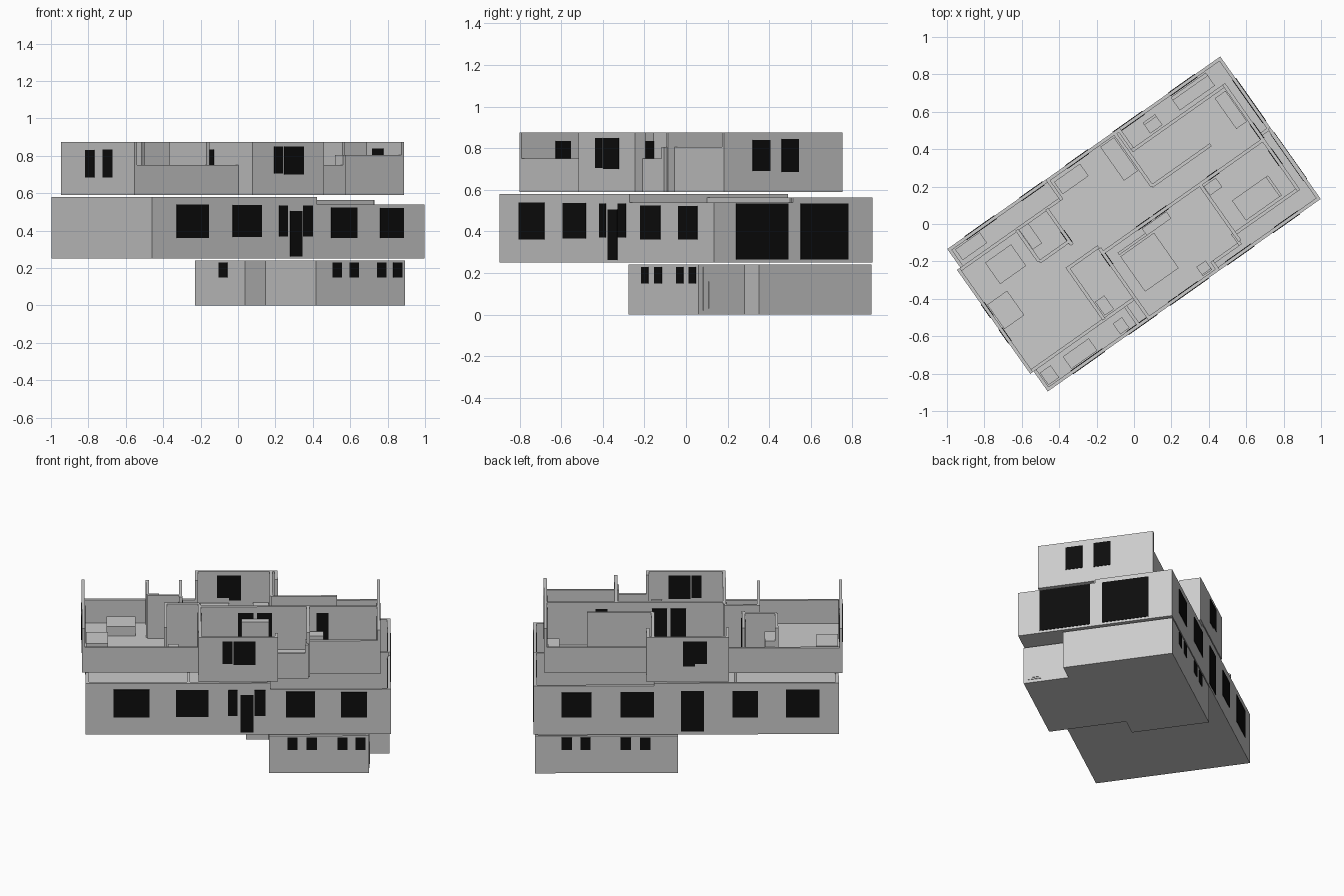
import bpy, bmesh, math
from mathutils import Matrix, Vector

if "Cube" in bpy.data.objects:
    bpy.data.objects.remove(bpy.data.objects["Cube"])

# The house is laid out in its own u/v plan, then turned about z
TURN = Matrix.Rotation(math.radians(35.2), 4, 'Z')
T = 0.018
glass = bpy.data.materials.new("dark_glass")
glass.diffuse_color = (0.004, 0.004, 0.004, 1)
glass.use_nodes = True
glass.node_tree.nodes["Principled BSDF"].inputs["Base Color"].default_value = glass.diffuse_color


def finish(name, bm, mat=None):
    bmesh.ops.recalc_face_normals(bm, faces=bm.faces)
    bm.transform(TURN)
    me = bpy.data.meshes.new(name)
    bm.to_mesh(me)
    bm.free()
    ob = bpy.data.objects.new(name, me)
    bpy.context.collection.objects.link(ob)
    if mat:
        me.materials.append(mat)
    return ob


def add_box(bm, u0, u1, v0, v1, z0, z1):
    m = Matrix.Translation(((u0 + u1) / 2, (v0 + v1) / 2, (z0 + z1) / 2))
    s = Matrix.Diagonal((abs(u1 - u0), abs(v1 - v0), abs(z1 - z0), 1))
    bmesh.ops.create_cube(bm, size=1, matrix=m @ s)


def boxes(name, items, mat=None):
    bm = bmesh.new()
    for b in items:
        add_box(bm, *b)
    return finish(name, bm, mat)


def slab(name, outline, z0, z1):
    bm = bmesh.new()
    f = bm.faces.new([bm.verts.new((u, v, z0)) for u, v in outline])
    r = bmesh.ops.extrude_face_region(bm, geom=[f])
    bmesh.ops.translate(bm, vec=(0, 0, z1 - z0),
                        verts=[g for g in r['geom'] if isinstance(g, bmesh.types.BMVert)])
    return finish(name, bm)


def outer_walls(name, outline, z0, tops):
    """Wall inside each edge of a counter-clockwise outline, one top height per edge."""
    bm = bmesh.new()
    n = len(outline)
    for i in range(n):
        a, b, c = (Vector(outline[(i + k) % n]) for k in range(3))
        d = (b - a).normalized()
        inward = Vector((-d.y, d.x)) * T
        e = (c - b).normalized()
        if d.x * e.y - d.y * e.x < -0.5:      # fill the inner corner
            b = b + d * T
        p, q = a, b + inward
        add_box(bm, min(p.x, q.x), max(p.x, q.x), min(p.y, q.y), max(p.y, q.y), z0, tops[i])
    return finish(name, bm)


def windows(name, axis, wall, spans):
    """Dark panes through a wall at u = wall or v = wall; spans are (from, to, z0, z1)."""
    s = math.copysign(1, wall) if axis == 'v' or abs(wall) > 0.8 else -1
    lo, hi = sorted((wall + s * 0.003, wall - s * (T + 0.003)))
    items = [((lo, hi, a, b) if axis == 'u' else (a, b, lo, hi)) + (z0, z1)
             for a, b, z0, z1 in spans]
    boxes(name, items, glass)


# Basement
base = [(.047, 0), (.18, 0), (.18, -.466), (.764, -.466), (.764, -.195),
        (.885, -.195), (.885, .466), (.047, .466)]
slab("basement_floor", base, 0, .01)
outer_walls("basement_walls", base, 0, [.24] * 8)
windows("basement_front_windows", 'v', -.466,
        [(c - .03, c + .03, .15, .23) for c in (.318, .43, .61, .715)])
windows("basement_back_windows", 'v', .466,
        [(c - .03, c + .03, .15, .23) for c in (.70, .59, .355, .24)])
windows("basement_end_window", 'u', .047, [(.165, .245, .15, .23)])
boxes("basement_door", [(.762, .768, -.44, -.355, .02, .23),
                        (.764, .772, -.41, -.375, .03, .16)])

# Main storey, with lower ceilings over the right-hand rooms
U, V = .893, .466
main = [(-U, -V), (.18, -V), (U, -V), (U, 0), (U, V), (.18, V), (-U, V)]
slab("main_floor", main, .25, .26)
outer_walls("main_walls", main, .25, [.58, .54, .54, .563, .563, .58, .58])
boxes("main_inner_walls", [
    (.171, .189, -V, V, .25, .58), (.18, .88, -.009, .009, .25, .563),
    (-.30, -.282, -V, -.08, .25, .58)])
windows("main_front_windows", 'v', -V, [
    (-.73, -.52, .36, .54), (-.365, -.175, .365, .537), (-.06, -.005, .37, .535),
    (.095, .16, .37, .535), (.28, .45, .36, .525), (.60, .755, .36, .522)])
windows("main_front_door", 'v', -V, [(.012, .09, .262, .505)])
windows("main_back_windows", 'v', V, [
    (.555, .73, .36, .52), (.19, .385, .36, .525), (-.42, -.27, .36, .53),
    (-.78, -.585, .36, .54)])
windows("main_back_door", 'v', V, [(-.105, .03, .27, .53)])
windows("main_end_windows", 'u', U, [(-.335, -.03, .265, .535), (.044, .325, .265, .535)])

# Upper storey, open on top, with a tall bay at front and back
L, H, Z = .75, .875, .59
upper = [(-.915, -.335), (-.234, -.335), (-.234, -V), (.234, -V), (.234, -.42), (.41, -.42),
         (.41, -.362), (.832, -.362), (.832, .335), (.234, .335), (.234, V), (-.25, V),
         (-.25, .345), (-.915, .345)]
slab("upper_floor", upper, Z, Z + .01)
outer_walls("upper_walls", upper, Z, [L, H, H, H, L, .805, .805, H, L, H, H, H, L, H])
windows("front_bay_windows", 'v', -V, [(-.093, -.035, .705, .85), (-.028, .10, .70, .85)])
windows("back_bay_windows", 'v', V, [(-.12, -.05, .705, .85), (-.05, .02, .69, .85)])
windows("upper_left_windows", 'u', -.915, [(.033, .12, .685, .83), (-.135, -.045, .685, .835)])
windows("upper_right_windows", 'u', .832, [(-.195, -.093, .69, .84), (-.025, .077, .685, .845)])

t = T / 2
cross = [(-.53, .13, .335), (-.335, .10, .335), (-.425, -.325, .02), (-.225, -.45, 0),
         (.195, .11, .45), (.41, -.40, -.03)]
along = [(-.03, -.225, .82), (.11, .195, .58), (.125, -.53, -.335), (.01, -.425, -.225)]
boxes("upper_inner_walls",
      [(u - t, u + t, a, b, Z, H) for u, a, b in cross] +
      [(a, b, v - t, v + t, Z, H) for v, a, b in along])
boxes("upper_inner_doors",
      [(u - .012, u + .012, a, b, .60, .835) for u, a, b in
       [(-.225, -.11, -.03), (-.335, .11, .19)]] +
      [(a, b, -.042, -.018, .60, .835) for a, b in [(.0, .09), (.11, .20), (.46, .53)]], glass)

# Furniture on the open upper floor
F = Z + .01
boxes("double_bed", [(-.16, .06, -.33, -.10, F, .65), (-.16, .06, -.09, -.075, F, .70)])
boxes("single_bed", [(.50, .72, -.33, -.20, F, .65), (.72, .735, -.33, -.20, F, .70)])
boxes("left_bed", [(-.89, -.76, -.06, .10, F, .65)])
boxes("left_desk", [(-.77, -.60, .15, .29, F, .66)])
boxes("closets", [(-.52, -.46, .20, .33, F, .79), (-.41, -.35, -.31, -.22, F, .72),
                  (.42, .50, -.11, -.05, F, .72), (.02, .18, -.09, -.045, F, .80),
                  (.74, .81, .10, .30, F, .70)])
boxes("back_bay_chest", [(-.22, -.05, .35, .43, F, .68), (.09, .18, .22, .44, F, .68)])
boxes("front_bay_chair", [(.14, .20, -.44, -.38, F, .64), (.14, .20, -.44, -.43, F, .70)])

# Furniture on the main floor, seen beside the upper storey
G = .26
boxes("main_sofa", [(.55, .78, .355, .43, G, .32), (.55, .78, .42, .44, G, .37)])
boxes("main_armchair", [(.35, .43, .345, .41, G, .32), (.35, .43, .40, .415, G, .36)])
boxes("main_cabinets", [(-.72, -.55, -.44, -.36, G, .34), (-.87, -.80, -.44, -.36, G, .34),
                        (-.40, -.34, -.44, -.37, G, .34), (-.86, -.70, .37, .44, G, .34)])
